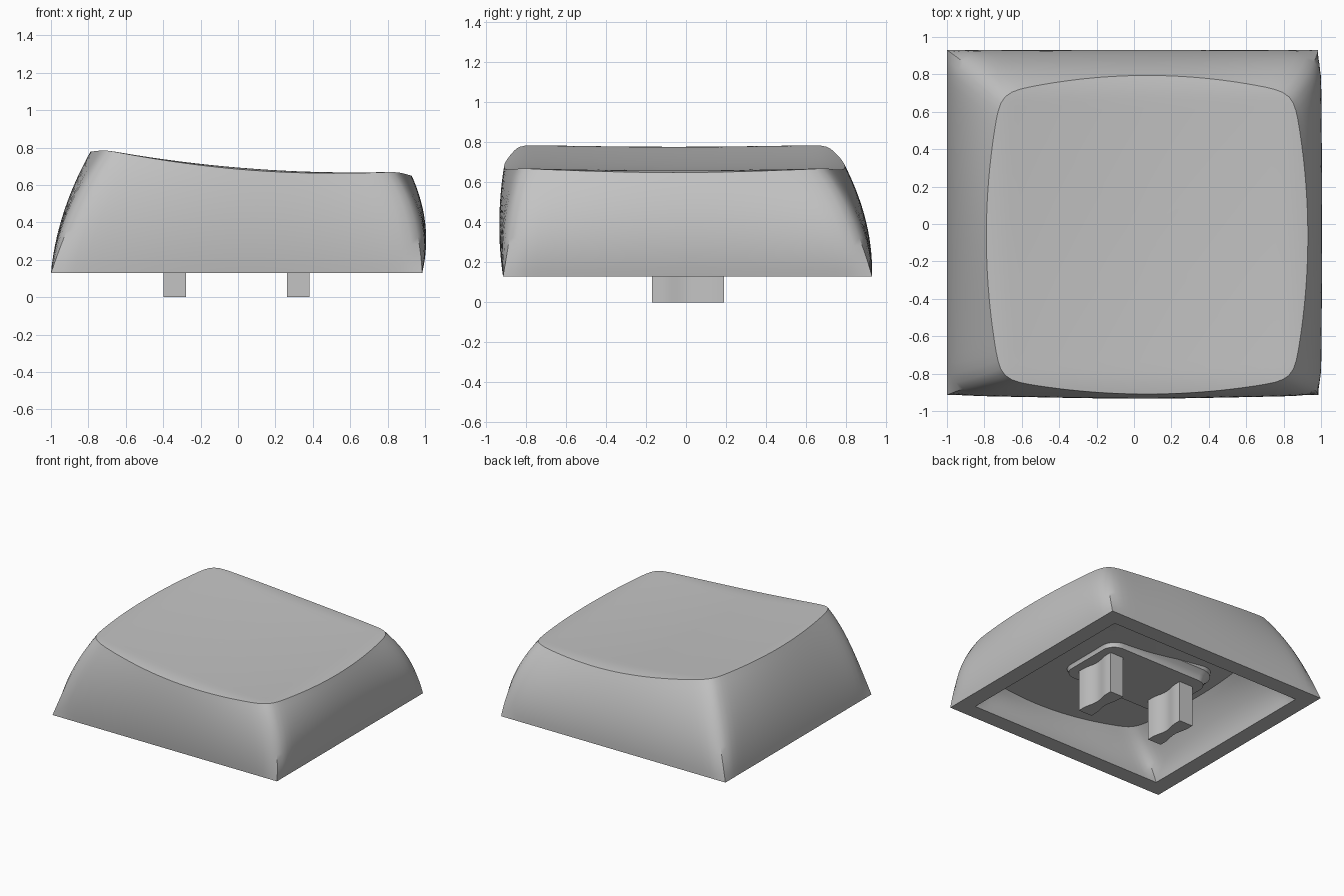
import bpy, bmesh, math
from mathutils import Vector

if "Cube" in bpy.data.objects:
    bpy.data.objects.remove(bpy.data.objects["Cube"], do_unlink=True)

grey = bpy.data.materials.new("plain_grey")
grey.use_nodes = True
grey.diffuse_color = (0.55, 0.55, 0.55, 1)
grey.node_tree.nodes["Principled BSDF"].inputs["Base Color"].default_value = (0.55, 0.55, 0.55, 1)

N = 32                      # points along each side
BASE_Z = 0.13
CENTRE = Vector((0.07, -0.06, 0))
NORMALS = [Vector(n) for n in ((0, -1, 0), (1, 0, 0), (0, 1, 0), (-1, 0, 0))]
SWELL = [0.04, 0.083, 0.07, 0.07]     # front, right, back, left
CORNER = 1.6                          # extra swell at the corners


def finish(name, bm):
    bmesh.ops.recalc_face_normals(bm, faces=bm.faces)
    mesh = bpy.data.meshes.new(name)
    bm.to_mesh(mesh)
    bm.free()
    obj = bpy.data.objects.new(name, mesh)
    bpy.context.collection.objects.link(obj)
    mesh.materials.append(grey)
    bpy.ops.object.select_all(action='DESELECT')
    obj.select_set(True)
    bpy.context.view_layer.objects.active = obj
    bpy.ops.object.shade_smooth_by_angle(angle=math.radians(30))


def skin(bm, rings):
    """Join closed rings of points with quads and close both ends."""
    loops = [[bm.verts.new(p) for p in ring] for ring in rings]
    for a, b in zip(loops, loops[1:]):
        for i in range(len(a)):
            j = (i + 1) % len(a)
            bm.faces.new((a[i], a[j], b[j], b[i]))
    bm.faces.new(loops[0])
    bm.faces.new(loops[-1])


def outline(x0, x1, y0, y1, bulges=(0, 0, 0, 0)):
    """Four sided outline whose sides may bow outwards."""
    c = [Vector((x, y, BASE_Z)) for x, y in ((x0, y0), (x1, y0), (x1, y1), (x0, y1))]
    ring = []
    for k in range(4):
        for i in range(N):
            s = i / N
            ring.append(c[k].lerp(c[(k + 1) % 4], s) + NORMALS[k] * bulges[k] * 4 * s * (1 - s))
    return ring


def soften(ring, times):
    """Round off the corners of a ring."""
    for _ in range(times):
        ring = [(ring[i - 1] + ring[i] * 2 + ring[(i + 1) % len(ring)]) / 4
                for i in range(len(ring))]
    return ring


def dish(p, drop=0.0):
    """Put a point on the scooped, sloping top surface."""
    x, y = p.x - CENTRE.x, p.y - CENTRE.y
    z = 0.667 + 0.068 * (p.x - 0.62) ** 2 - 0.01 * (1 - (y / 0.72) ** 2)
    z -= 0.75 * (max(0, abs(x) - 0.72) ** 2 + max(0, abs(y) - 0.72) ** 2)
    return Vector((p.x, p.y, z - drop))


def scaled(ring, k):
    return [CENTRE + (p - CENTRE) * k for p in ring]


def wall(low, high, steps):
    """Convex rings between a lower and an upper outline, softer above the base."""
    rings = []
    for n in range(steps + 1):
        t = n / steps
        ring = []
        for i, (a, b) in enumerate(zip(low, high)):
            k, s = i // N, (i % N) / N
            prev, nxt = (k - 1) % 4, (k + 1) % 4
            start, end = (1 - s) ** 4, s ** 4
            out = (NORMALS[k] * SWELL[k] * (1 + (CORNER - 1) * (start + end))
                   + NORMALS[prev] * SWELL[prev] * CORNER * start
                   + NORMALS[nxt] * SWELL[nxt] * CORNER * end)
            ring.append(a.lerp(b, t) + out * 2 * t * (1 - t))
        rings.append([p.lerp(q, 4 * t * (1 - t)) for p, q in zip(ring, soften(ring, 4))])
    return rings


# Cap shell: ceiling, inner wall, rim, outer wall and dished top
top = soften(outline(-0.71, 0.85, -0.83, 0.70, (0.08, 0.08, 0.095, 0.08)), 4)
base = outline(-1, 0.985, -0.915, 0.93)
opening = outline(-0.87, 0.855, -0.785, 0.80)


def ceiling(k):
    return [dish(p, 0.30) for p in scaled(top, k)]


rings = [ceiling(k) for k in (0.05, 0.3, 0.6)]
rings += reversed(wall(opening, ceiling(0.87), 8))
rings += wall(base, [dish(p) for p in top], 14)
for k in (0.98, 0.96, 0.93, 0.9, 0.86, 0.8, 0.7, 0.55, 0.35, 0.15, 0.03):
    rings.append([dish(p) for p in scaled(top, k)])
bm = bmesh.new()
skin(bm, rings)
finish("key_cap_shell", bm)


# Rounded mounting block flaring into the ceiling
def rounded(hx, hy, r, z):
    ring = []
    for q, (sx, sy) in enumerate(((1, 1), (-1, 1), (-1, -1), (1, -1))):
        for i in range(9):
            a = math.radians(90 * q + 90 * i / 8)
            ring.append(Vector((sx * (hx - r) + r * math.cos(a) - 0.01,
                                sy * (hy - r) + r * math.sin(a) + 0.01, z)))
    return ring


bm = bmesh.new()
skin(bm, [rounded(0.46 + grow, 0.28 + grow, 0.1 + grow, z)
          for grow, z in ((0, 0.33), (0.005, 0.35), (0.02, 0.375), (0.05, 0.4), (0.06, 0.5))])
finish("mounting_block", bm)

# Two waisted stems
for name, cx in (("stem_left", 0.323), ("stem_right", -0.337)):
    side = []
    for i in range(17):
        v = -1 + i / 8
        waist = 0.5 + 0.5 * math.cos(math.pi * min(1, abs(v) / 0.75))
        side.append((0.06 - 0.02 * waist, 0.18 * v + 0.01))
    section = [(cx + w, y) for w, y in side] + [(cx - w, y) for w, y in reversed(side)]
    bm = bmesh.new()
    skin(bm, [[Vector((x, y, z)) for x, y in section] for z in (0, 0.36)])
    finish(name, bm)
